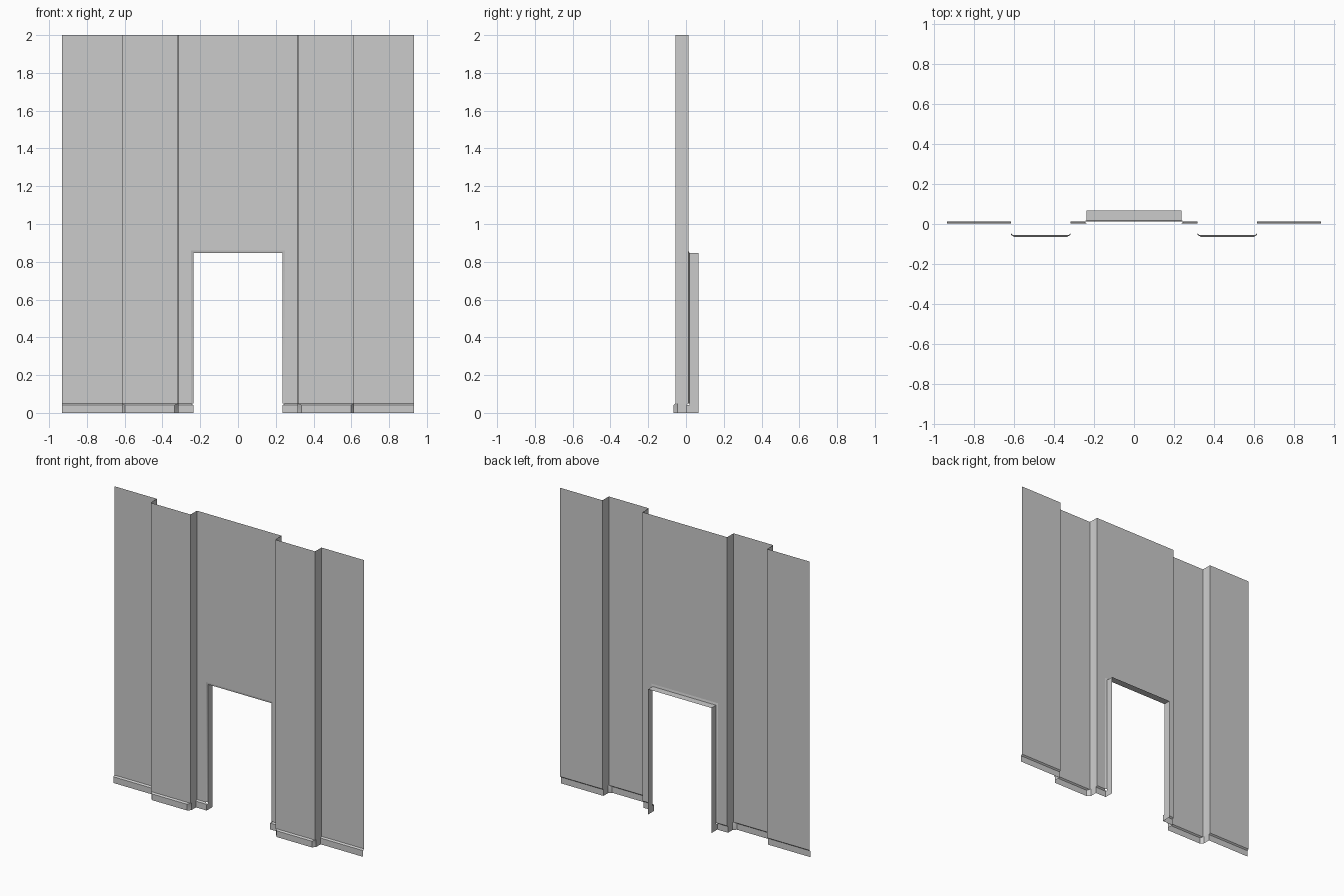
import bpy, bmesh

cube = bpy.data.objects.get("Cube")
if cube:
    bpy.data.objects.remove(cube)

GREY = (0.6, 0.6, 0.6, 1)
mat = bpy.data.materials.new("plain_grey")
mat.use_nodes = True
mat.diffuse_color = GREY
mat.node_tree.nodes["Principled BSDF"].inputs["Base Color"].default_value = GREY

HEIGHT, LEDGE, SKIRT = 2.0, 0.05, 0.042
WALL_Y, BASE_Y, BACK_Y = 0.013, 0.003, 0.067
EDGE, OUTER, INNER = 0.933, 0.615, 0.316      # panel edge and pilaster sides
DOOR, DOOR_TOP, TRIM = 0.236, 0.846, 0.014    # opening and its trim


def sheet(name, rows, mirror=False):
    """Skin a grid of point rows into an open sheet."""
    bm = bmesh.new()
    grid = [[bm.verts.new(p) for p in row] for row in rows]
    for a, b in zip(grid, grid[1:]):
        for i in range(len(a) - 1):
            bm.faces.new((a[i], b[i], b[i + 1], a[i + 1]))
    mesh = bpy.data.meshes.new(name)
    bm.to_mesh(mesh)
    bm.free()
    mesh.materials.append(mat)
    obj = bpy.data.objects.new(name, mesh)
    bpy.context.collection.objects.link(obj)
    if mirror:
        obj.modifiers.new("mirror", "MIRROR")
    return obj


def level(plan, z):
    return [(x, y, z) for x, y in plan]


# Plan outlines from the doorway to the outer edge
wall_plan = [(DOOR + TRIM, WALL_Y), (INNER, WALL_Y), (INNER, -0.045), (INNER + 0.002, -0.055),
             (OUTER - 0.002, -0.055), (OUTER, -0.045), (OUTER, WALL_Y), (EDGE, WALL_Y)]
base_plan = [(DOOR, BASE_Y), (INNER, BASE_Y), (INNER, -0.045), (INNER + 0.019, -0.065),
             (OUTER - 0.017, -0.065), (OUTER, -0.045), (OUTER, BASE_Y), (EDGE, BASE_Y)]

# Wall with pilasters, and the skirting below it
sheet("wall_with_pilasters", [level(wall_plan, HEIGHT), level(wall_plan, LEDGE)], True)
sheet("skirting", [level(wall_plan, LEDGE), level(base_plan, SKIRT), level(base_plan, 0)], True)

# Wall above the doorway
top = DOOR_TOP + TRIM
sheet("wall_above_door", [[(s * (DOOR + TRIM), WALL_Y, z) for s in (-1, 1)] for z in (HEIGHT, top)])


# Doorway trim and reveal swept around the opening
def arch(grow, y, foot=0):
    x, z = DOOR + grow, DOOR_TOP + grow
    return [(-x, y, foot), (-x, y, z), (x, y, z), (x, y, foot)]


sheet("door_trim", [arch(TRIM, WALL_Y, LEDGE), arch(0, WALL_Y + 0.005, LEDGE)])
sheet("door_reveal", [arch(0, WALL_Y + 0.005), arch(0, BACK_Y)])

# Skirting return at the foot of each jamb
sheet("skirting_return", [[(DOOR, y, z) for y in (WALL_Y + 0.005, BASE_Y)] for z in (SKIRT, 0)], True)

# Soft shading with crisp corners
bpy.ops.object.select_all(action="DESELECT")
for obj in bpy.context.collection.objects:
    if obj.type == "MESH":
        obj.select_set(True)
        bpy.context.view_layer.objects.active = obj
bpy.ops.object.shade_smooth_by_angle()
